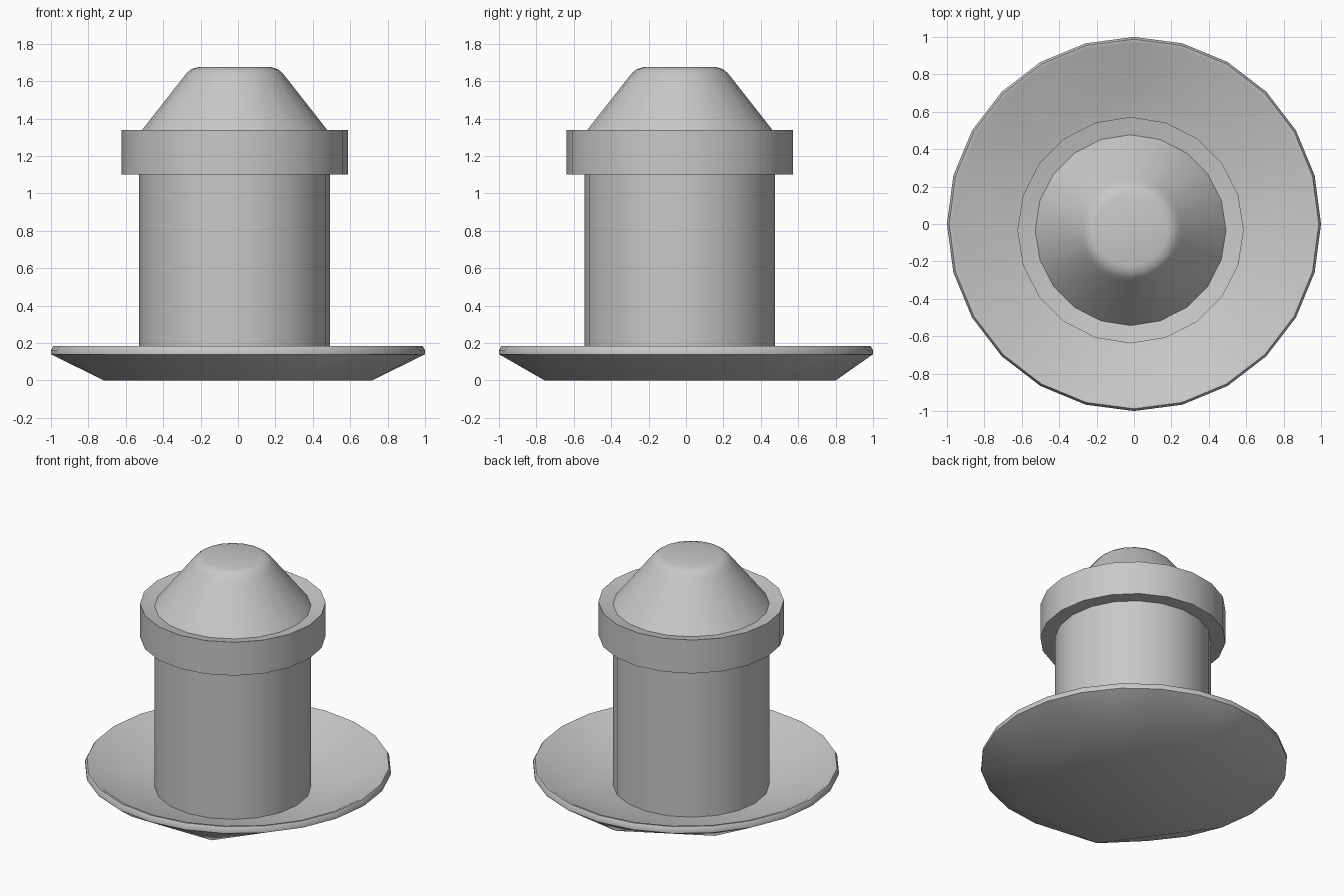
import bpy, bmesh
from math import cos, sin, pi, radians

cube = bpy.data.objects.get("Cube")
if cube:
    bpy.data.objects.remove(cube, do_unlink=True)

grey = bpy.data.materials.new("plain_grey")
grey.use_nodes = True
colour = (0.58, 0.58, 0.58, 1)
grey.diffuse_color = colour
grey.node_tree.nodes["Principled BSDF"].inputs["Base Color"].default_value = colour

STEM_X, STEM_Y = -0.018, -0.033


def ring(bm, sides, rx, ry, z, cx=0, cy=0):
    """Closed loop of edges with its first corner on +y."""
    verts = [bm.verts.new((cx + rx * sin(2 * pi * i / sides),
                           cy + ry * cos(2 * pi * i / sides), z))
             for i in range(sides)]
    return [bm.edges.new((verts[i], verts[(i + 1) % sides])) for i in range(sides)]


def fill(bm, loop):
    bmesh.ops.contextual_create(bm, geom=loop)


def bridge(bm, loops):
    for a, b in zip(loops, loops[1:]):
        bmesh.ops.bridge_loops(bm, edges=a + b)


def finish(bm, name, angle):
    bmesh.ops.recalc_face_normals(bm, faces=bm.faces)
    mesh = bpy.data.meshes.new(name)
    bm.to_mesh(mesh)
    bm.free()
    mesh.materials.append(grey)
    obj = bpy.data.objects.new(name, mesh)
    bpy.context.collection.objects.link(obj)
    bpy.ops.object.select_all(action='DESELECT')
    obj.select_set(True)
    bpy.context.view_layer.objects.active = obj
    bpy.ops.object.shade_smooth_by_angle(angle=radians(angle))
    return obj


def turned(name, profile, closed=False, sides=20):
    """Turned part around the stem axis; a closed profile makes a ring."""
    bm = bmesh.new()
    loops = [ring(bm, sides, r, r, z, STEM_X, STEM_Y) for r, z in profile]
    bridge(bm, loops + loops[:1] if closed else loops)
    if not closed:
        fill(bm, loops[0])
        fill(bm, loops[-1])
    return finish(bm, name, 30)


# Saucer: round rim running down to a seven-sided foot, inside and out
bm = bmesh.new()
foot = ring(bm, 7, 0.735, 0.818, 0, 0, -0.018)
rim = [ring(bm, 24, r, r, z) for r, z in
       [(1.0, 0.14), (1.0, 0.162), (0.988, 0.183), (0.968, 0.18)]]
floor = ring(bm, 7, 0.69, 0.77, 0.022, 0, -0.018)
bridge(bm, [foot] + rim + [floor])
fill(bm, foot)
fill(bm, floor)
finish(bm, "saucer", 50)

# Stem, collar with a dished top, and tapered cap with a rounded tip
turned("stem", [(0.51, 0.01), (0.51, 1.32)])
turned("collar", [(0.51, 1.1), (0.605, 1.1), (0.605, 1.34), (0.51, 1.32)], closed=True)
turned("cap", [(0.51, 1.32), (0.275, 1.62), (0.255, 1.645),
               (0.23, 1.665), (0.195, 1.675)])
